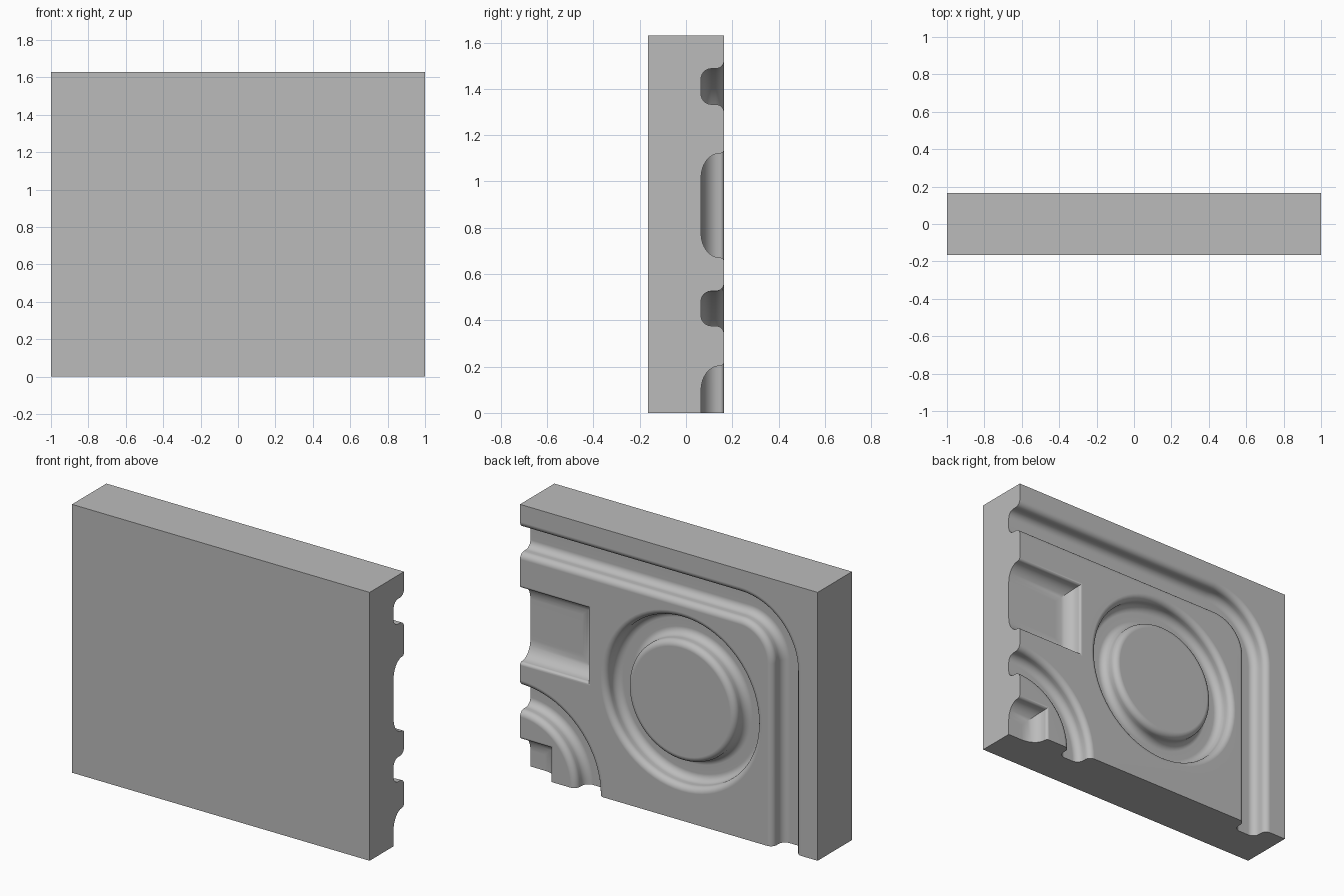
import bpy, bmesh
from math import sin, cos, pi

cube = bpy.data.objects.get("Cube")
if cube:
    bpy.data.objects.remove(cube, do_unlink=True)

BACK, DEPTH, HEIGHT, OVER = 0.165, 0.1, 1.63, 0.03
STEPS = 8


def wall(lip, fillet_w, fillet_d):
    """Half section from lip to floor: (distance outside the wall, y)."""
    pts = [(lip, BACK + OVER)]
    for i in range(STEPS + 1):                      # rounded lip
        a = pi / 2 * i / STEPS
        pts.append((lip - lip * sin(a), BACK - lip + lip * cos(a)))
    for i in range(STEPS + 1):                      # hollow down to the floor
        a = pi / 2 * i / STEPS
        pts.append((-fillet_w * (1 - cos(a)),
                    BACK - DEPTH + fillet_d * (1 - sin(a))))
    return pts


def loft(bm, rings, closed):
    """Skin consecutive loops of points; cap the ends unless closed."""
    loops = [[bm.verts.new(p) for p in ring] for ring in rings]
    n = len(loops)
    for k in range(n if closed else n - 1):
        a, b = loops[k], loops[(k + 1) % n]
        for i in range(len(a)):
            j = (i + 1) % len(a)
            bm.faces.new((a[i], a[j], b[j], b[i]))
    if not closed:
        bm.faces.new(loops[0])
        bm.faces.new(loops[-1])


def groove(bm, path, half, closed):
    """Sweep the moulded section along (x, z, normal x, normal z) stations."""
    side = wall(0.037, 0.044, 0.045)
    section = [(half + o, y) for o, y in side] + [(-half - o, y) for o, y in reversed(side)]
    loft(bm, [[(x + nx * o, y, z + nz * o) for o, y in section]
              for x, z, nx, nz in path], closed)


def arc(cx, cz, r, start, end, count):
    angles = [start + (end - start) * i / count for i in range(count + 1)]
    return [(cx + r * cos(a), cz + r * sin(a), cos(a), sin(a)) for a in angles]


def pocket(bm, cx, cz, hx, hz):
    """Rectangular recess with hollow, mitred sides."""
    loft(bm, [[(cx + sx * (hx + o), y, cz + sz * (hz + o))
               for sx, sz in ((-1, -1), (1, -1), (1, 1), (-1, 1))]
              for o, y in wall(0.018, 0.105, 0.08)], False)


def make_object(name, bm):
    bmesh.ops.recalc_face_normals(bm, faces=bm.faces)
    mesh = bpy.data.meshes.new(name)
    bm.to_mesh(mesh)
    bm.free()
    obj = bpy.data.objects.new(name, mesh)
    bpy.context.collection.objects.link(obj)
    return obj


# Plain slab
bm = bmesh.new()
bmesh.ops.create_cube(bm, size=1)
bmesh.ops.scale(bm, vec=(2, 2 * BACK, HEIGHT), verts=bm.verts)
bmesh.ops.translate(bm, vec=(0, 0, HEIGHT / 2), verts=bm.verts)
panel = make_object("carved_panel", bm)

# Carving: border groove, round groove, corner groove and two pockets
bm = bmesh.new()
bend = arc(-0.475, 1.11, 0.3, pi / 2, pi, 24)
border = [(1.2, 1.41, 0, 1)] + bend + [(-0.775, -0.2, -1, 0)]
groove(bm, border, 0.077, False)
groove(bm, arc(-0.084, 0.72, 0.435, 0, 2 * pi, 72)[:-1], 0.071, True)
groove(bm, arc(1, 0, 0.451, 0, 2 * pi, 72)[:-1], 0.075, True)
pocket(bm, 1, 0.896, 0.455, 0.225)
pocket(bm, 1, 0, 0.203, 0.203)
cutter = make_object("carving_cutter", bm)
cutter.hide_render = True

# Cut the carving into the back of the slab
bpy.ops.object.select_all(action='DESELECT')
bpy.context.view_layer.objects.active = panel
panel.select_set(True)
cut = panel.modifiers.new("carving", 'BOOLEAN')
cut.operation = 'DIFFERENCE'
cut.solver = 'EXACT'
cut.object = cutter
bpy.ops.object.modifier_apply(modifier=cut.name)
bpy.data.objects.remove(cutter, do_unlink=True)

# Smooth mouldings, flat broad faces
bpy.ops.object.shade_smooth_by_angle(angle=pi / 6)
weighted = panel.modifiers.new("flat_faces", 'WEIGHTED_NORMAL')
weighted.keep_sharp = True

# Single grey finish
grey = bpy.data.materials.new("plain_grey")
grey.use_nodes = True
colour = (0.5, 0.5, 0.5, 1)
grey.diffuse_color = colour
grey.node_tree.nodes["Principled BSDF"].inputs["Base Color"].default_value = colour
panel.data.materials.clear()
panel.data.materials.append(grey)
